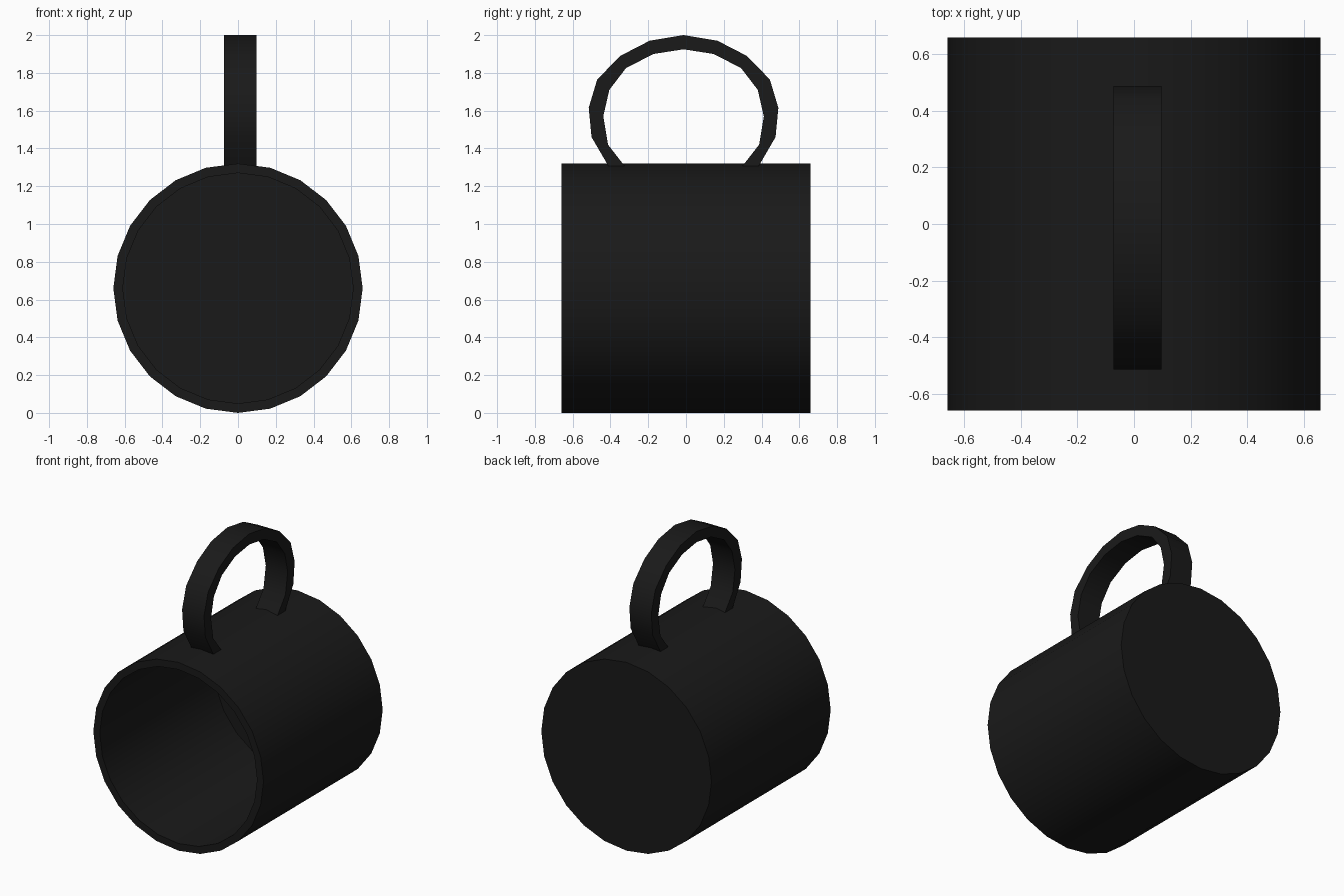
import bpy, bmesh, math

if "Cube" in bpy.data.objects:
    bpy.data.objects.remove(bpy.data.objects["Cube"])

SIDES = 24
R, HALF, AXIS_Z = 0.66, 0.66, 0.66

mat = bpy.data.materials.new("black_glaze")
mat.diffuse_color = (0.01, 0.01, 0.01, 1)
mat.use_nodes = True
mat.node_tree.nodes["Principled BSDF"].inputs["Base Color"].default_value = mat.diffuse_color


def finish(name, bm):
    bmesh.ops.recalc_face_normals(bm, faces=bm.faces[:])
    mesh = bpy.data.meshes.new(name)
    bm.to_mesh(mesh)
    bm.free()
    mesh.materials.append(mat)
    obj = bpy.data.objects.new(name, mesh)
    bpy.context.collection.objects.link(obj)
    bpy.ops.object.select_all(action='DESELECT')
    obj.select_set(True)
    bpy.context.view_layer.objects.active = obj
    bpy.ops.object.shade_smooth_by_angle(angle=math.radians(40))
    return obj


def loft(bm, rings):
    # bridge successive closed rings of points and cap both ends
    loops = [[bm.verts.new(p) for p in ring] for ring in rings]
    n = len(loops[0])
    for a, b in zip(loops, loops[1:]):
        for i in range(n):
            j = (i + 1) % n
            bm.faces.new((a[i], a[j], b[j], b[i]))
    bm.faces.new(loops[0][::-1])
    bm.faces.new(loops[-1])


def circle(r, y):
    return [(r * math.sin(2 * math.pi * i / SIDES), y,
             AXIS_Z + r * math.cos(2 * math.pi * i / SIDES)) for i in range(SIDES)]


# Mug body lying on its side: closed back, rim and hollow open to the front
bm = bmesh.new()
loft(bm, [circle(R, HALF), circle(R, -HALF), circle(0.61, -HALF), circle(0.61, 0.6)])
finish("mug_body", bm)

# Handle: flat band, half profile as (outer y, outer z, inner y, inner z) from the top down
half = [(0.0, 2.0, 0.0, 1.925), (0.18, 1.97, 0.16, 1.90), (0.335, 1.89, 0.305, 1.825),
        (0.457, 1.765, 0.393, 1.71), (0.502, 1.615, 0.425, 1.57),
        (0.487, 1.46, 0.40, 1.42), (0.385, 1.285, 0.295, 1.285)]
path = [(-a, b, -c, d) for a, b, c, d in half[:0:-1]] + half
Y0, X0, X1 = -0.013, -0.073, 0.097
bm = bmesh.new()
loft(bm, [[(X0, Y0 + a, b), (X1, Y0 + a, b), (X1, Y0 + c, d), (X0, Y0 + c, d)]
          for a, b, c, d in path])
finish("handle", bm)
